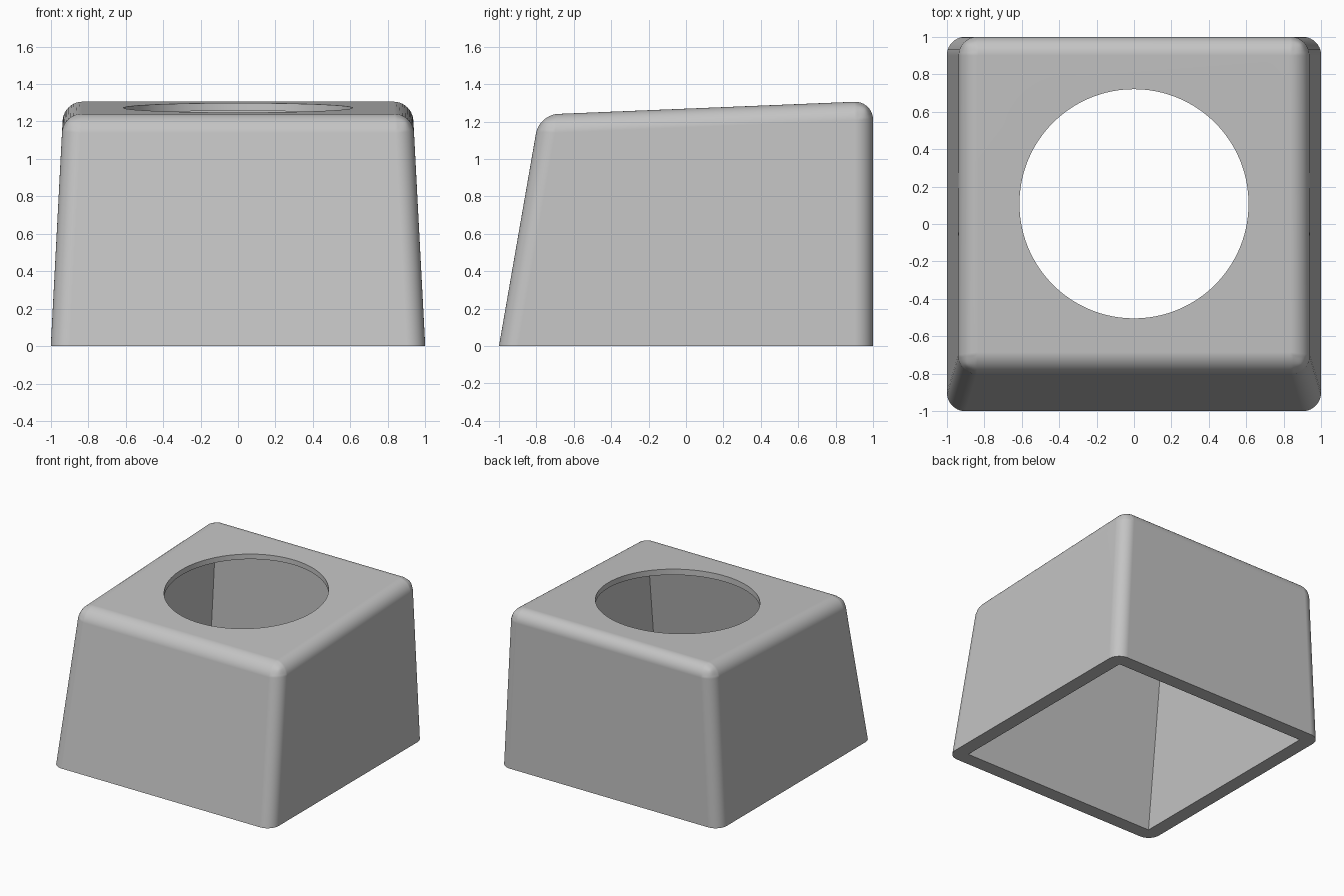
import bpy
import bmesh
import math

cube = bpy.data.objects.get("Cube")
if cube:
    bpy.data.objects.remove(cube, do_unlink=True)

SIDE_SLOPE, FRONT_SLOPE = 0.0525, 0.174   # inward lean per unit of height
TOP_SLOPE, TOP_MID = 0.041, 1.269         # the roof rises towards the back
WALL, ROOF, RADIUS = 0.115, 0.045, 0.1


def tapered_block(name, inset, floor, drop, radius=0.0):
    """Leaning block with a sloped roof; edges above the floor can be rounded."""
    def ring(height_at):
        points = []
        for sx, back in ((-1, False), (1, False), (1, True), (-1, True)):
            z = height_at(1 if back else -0.78)
            y = 1 - inset if back else -1 + FRONT_SLOPE * z + inset
            points.append((sx * (1 - SIDE_SLOPE * z - inset), y, z))
        return points

    bm = bmesh.new()
    low = [bm.verts.new(p) for p in ring(lambda y: floor)]
    high = [bm.verts.new(p) for p in ring(lambda y: TOP_MID + TOP_SLOPE * y - drop)]
    bm.faces.new(low[::-1])
    bm.faces.new(high)
    for i in range(4):
        j = (i + 1) % 4
        bm.faces.new((low[i], low[j], high[j], high[i]))
    if radius:
        edges = [e for e in bm.edges if any(v in high for v in e.verts)]
        bmesh.ops.bevel(bm, geom=edges, offset=radius, offset_type='OFFSET',
                        segments=10, profile=0.5, affect='EDGES')
    bmesh.ops.recalc_face_normals(bm, faces=bm.faces)
    mesh = bpy.data.meshes.new(name)
    bm.to_mesh(mesh)
    bm.free()
    obj = bpy.data.objects.new(name, mesh)
    bpy.context.collection.objects.link(obj)
    return obj


# Rounded outer body
body = tapered_block("hollow_cap_body", 0, 0, 0, RADIUS)
grey = bpy.data.materials.new("light_grey")
grey.use_nodes = True
grey.diffuse_color = (0.55, 0.55, 0.55, 1)
grey.node_tree.nodes["Principled BSDF"].inputs["Base Color"].default_value = grey.diffuse_color
body.data.materials.append(grey)

# Sharp-cornered cavity, open at the bottom, and the round roof opening
cavity = tapered_block("cavity_cutter", WALL, -0.1, ROOF)
bpy.ops.mesh.primitive_cylinder_add(vertices=128, radius=0.612, depth=1,
                                    location=(0, 0.108, 1.3))
opening = bpy.context.object
opening.name = "opening_cutter"

bpy.ops.object.select_all(action='DESELECT')
bpy.context.view_layer.objects.active = body
body.select_set(True)
for cutter in (cavity, opening):
    cutter.hide_render = True
    cut = body.modifiers.new(cutter.name, 'BOOLEAN')
    cut.operation = 'DIFFERENCE'
    cut.solver = 'EXACT'
    cut.object = cutter
    bpy.ops.object.modifier_apply(modifier=cut.name)
    bpy.data.objects.remove(cutter, do_unlink=True)

# Smooth the rounded edges while keeping the flats flat
bpy.ops.object.shade_smooth_by_angle(angle=math.radians(30))
normals = body.modifiers.new("flat_faces", 'WEIGHTED_NORMAL')
normals.keep_sharp = True
